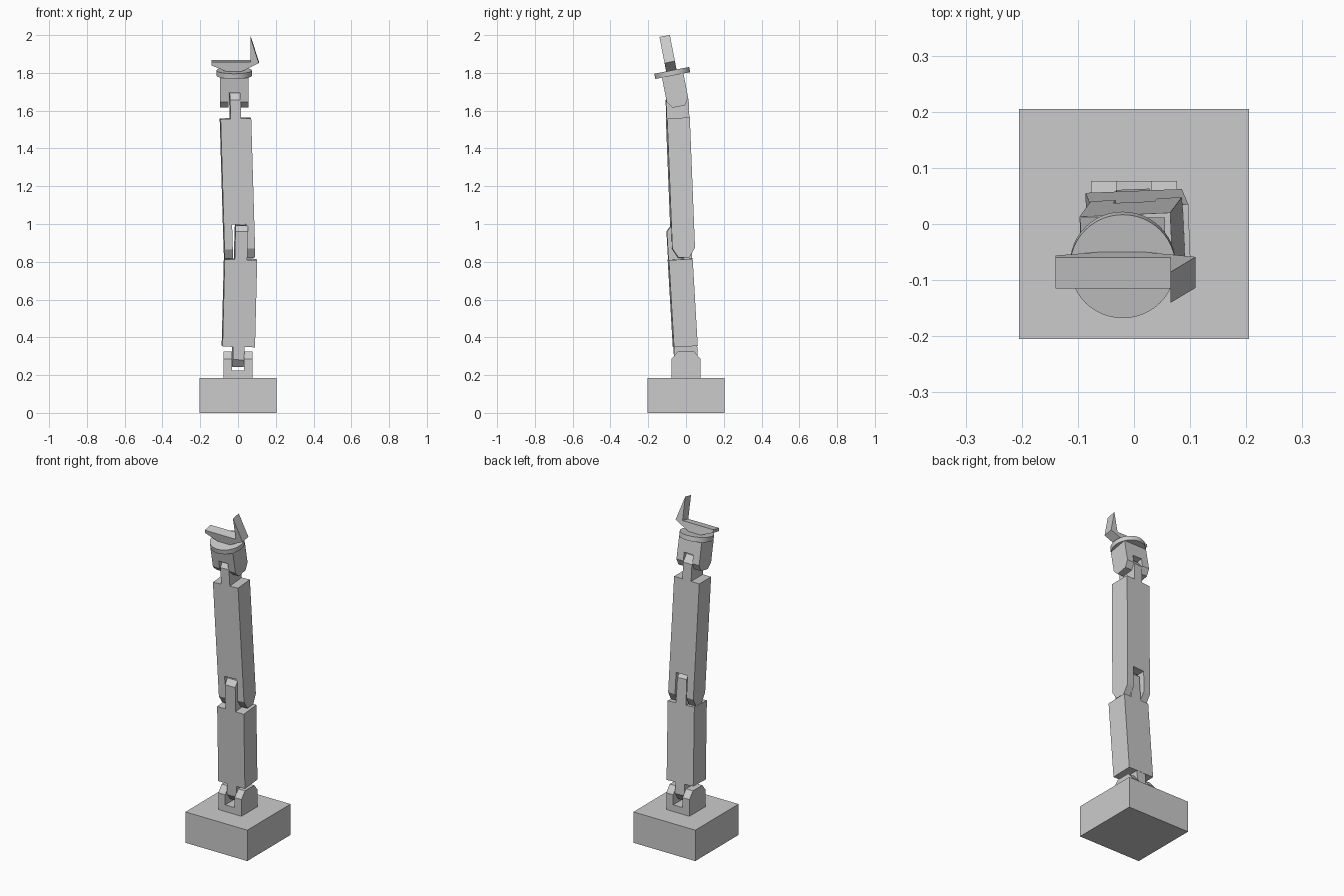
import bpy, bmesh
from math import radians
from mathutils import Matrix, Euler

if "Cube" in bpy.data.objects:
    bpy.data.objects.remove(bpy.data.objects["Cube"])


def frame(loc, rx=0, ry=0, rz=0):
    rot = Euler((radians(rx), radians(ry), radians(rz)), 'XYZ').to_matrix().to_4x4()
    return Matrix.Translation(loc) @ rot


def add_prism(bm, pts, offset):
    # sweep a polygon along an offset vector
    a = [bm.verts.new(p) for p in pts]
    b = [bm.verts.new([p[i] + offset[i] for i in range(3)]) for p in pts]
    bm.faces.new(a)
    bm.faces.new(b[::-1])
    for i in range(len(a)):
        j = (i + 1) % len(a)
        bm.faces.new((a[i], b[i], b[j], a[j]))


def make_object(name, bm, matrix):
    bmesh.ops.recalc_face_normals(bm, faces=bm.faces)
    me = bpy.data.meshes.new(name)
    bm.to_mesh(me)
    bm.free()
    ob = bpy.data.objects.new(name, me)
    ob.matrix_world = matrix
    bpy.context.collection.objects.link(ob)
    return ob


def block(hy, z0, z1, cy=0.0, cz=0.0):
    # side profile from z0 to z1, with the z1 end's corners cut off
    prof = [(-hy, z0), (hy, z0)]
    if cz:
        s = cz if z1 > z0 else -cz
        return prof + [(hy, z1 - s), (hy - cy, z1), (cy - hy, z1), (-hy, z1 - s)]
    return prof + [(hy, z1), (-hy, z1)]


def link(name, matrix, parts):
    # each part: x range and a side profile
    bm = bmesh.new()
    for x0, x1, prof in parts:
        add_prism(bm, [(x0, y, z) for y, z in prof], (x1 - x0, 0, 0))
    return make_object(name, bm, matrix)


def tines(inner, outer, prof):
    return [(-outer, -inner, prof), (inner, outer, prof)]


# square base with its clevis
link("base", Matrix(), [(-0.205, 0.205, block(0.205, 0, 0.185))])
link("base_clevis", Matrix(),
     [(-0.077, 0.077, block(0.077, 0.185, 0.225))]
     + tines(0.031, 0.077, block(0.077, 0.225, 0.325, 0.033, 0.04)))

# lower arm: tongues at both ends
link("lower_arm", frame((0, 0, 0.285), 3.4, 1.3, 2.3), [
    (-0.030, 0.030, block(0.062, 0.068, -0.04, 0.03, 0.04)),
    (-0.086, 0.086, block(0.063, 0.068, 0.53)),
    (-0.033, 0.033, block(0.063, 0.53, 0.71, 0.025, 0.03))])

# upper arm: fork below, tongue above
link("upper_arm", frame((0.006, -0.017, 0.9), 2.2, -1.8, 2.5),
     tines(0.037, 0.081, block(0.06, 0.1, -0.08, 0.031, 0.05)) + [
         (-0.081, 0.081, block(0.06, 0.1, 0.66)),
         (-0.028, 0.028, block(0.06, 0.66, 0.80, 0.03, 0.04))])

# wrist fork
wrist = frame((-0.02, -0.047, 1.666), 11, 0, 0)
link("wrist_fork", wrist,
     tines(0.03, 0.075, block(0.058, 0.04, -0.045, 0.025, 0.035))
     + [(-0.075, 0.075, block(0.058, 0.04, 0.122))])

# round wrist plate
bm = bmesh.new()
bmesh.ops.create_cone(bm, cap_ends=True, segments=48, radius1=0.094, radius2=0.094,
                      depth=0.028, matrix=Matrix.Translation((0, 0, 0.136)))
plate = make_object("wrist_plate", bm, wrist)
bpy.context.view_layer.objects.active = plate
plate.select_set(True)
bpy.ops.object.shade_smooth_by_angle(angle=radians(30))

# gripper: flat finger and upright pointed finger
bm = bmesh.new()
grip = [(-0.12, 0.2), (-0.12, 0.182), (-0.03, 0.145), (0.03, 0.145),
        (0.13, 0.195), (0.085, 0.336), (0.085, 0.2)]
add_prism(bm, [(x, -0.03, z) for x, z in grip], (0, 0.056, 0))
make_object("gripper", bm, wrist)
